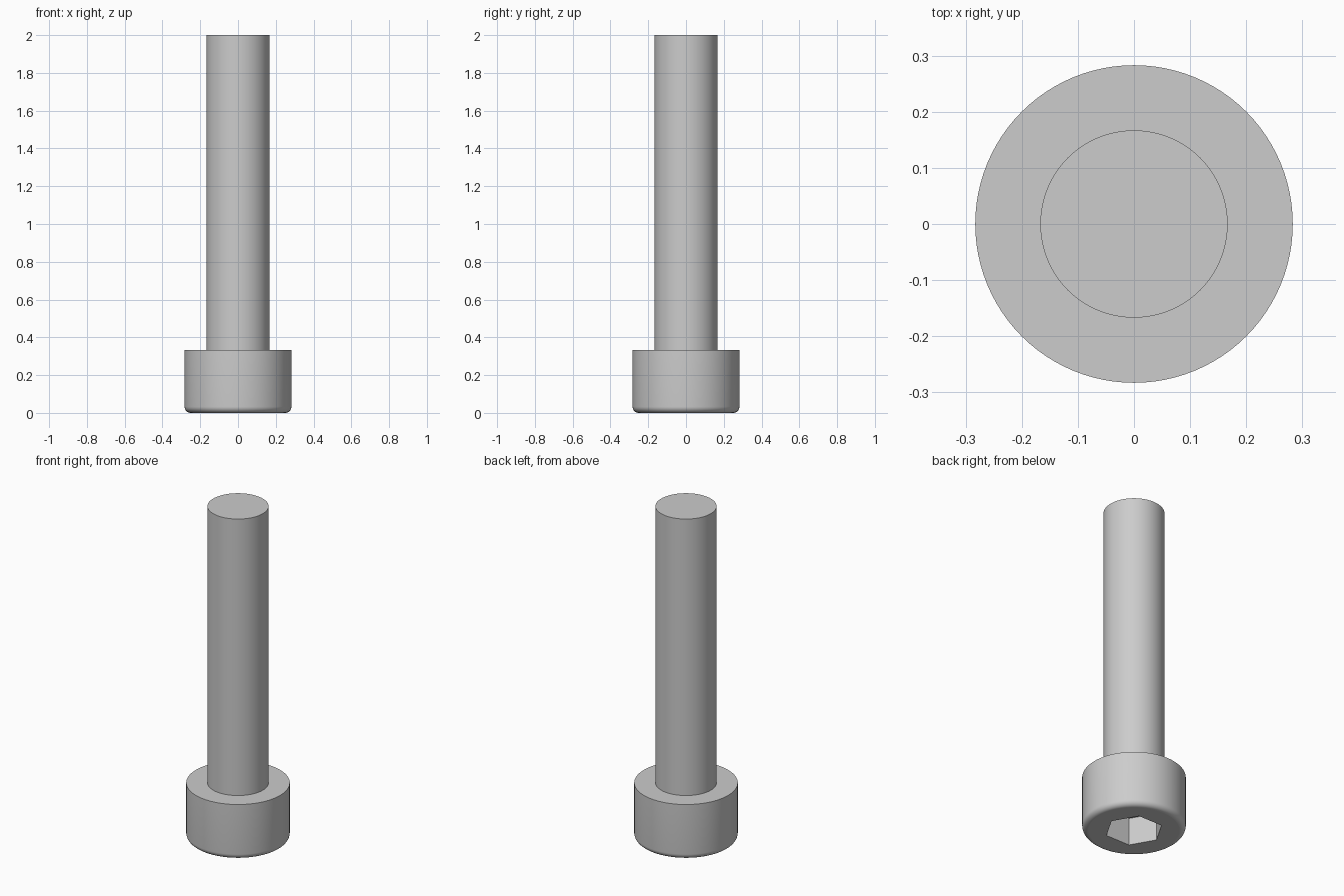
import bpy
import bmesh
import math

SEGMENTS = 96
HEAD_R, SHANK_R = 0.283, 0.167
HEAD_H, TOTAL_H = 0.333, 2.0
FILLET = 0.033
SOCKET_R, SOCKET_DEPTH = 0.16, 0.167

cube = bpy.data.objects.get("Cube")
if cube:
    bpy.data.objects.remove(cube, do_unlink=True)

# Plain grey metal
steel = bpy.data.materials.new("grey steel")
steel.use_nodes = True
colour = (0.604, 0.604, 0.604, 1)
steel.diffuse_color = colour
steel.node_tree.nodes["Principled BSDF"].inputs["Base Color"].default_value = colour


def make_object(name, bm):
    bmesh.ops.recalc_face_normals(bm, faces=bm.faces)
    mesh = bpy.data.meshes.new(name)
    bm.to_mesh(mesh)
    bm.free()
    mesh.materials.append(steel)
    obj = bpy.data.objects.new(name, mesh)
    bpy.context.collection.objects.link(obj)
    return obj


def extruded_profile(name, rings, sides):
    """Closed round solid from (radius, height) rings, capped at both ends."""
    bm = bmesh.new()
    loops = []
    for r, z in rings:
        angles = [2 * math.pi * i / sides for i in range(sides)]
        loops.append([bm.verts.new((r * math.cos(a), r * math.sin(a), z)) for a in angles])
    for low, high in zip(loops, loops[1:]):
        for i in range(sides):
            j = (i + 1) % sides
            bm.faces.new((low[i], low[j], high[j], high[i]))
    bm.faces.new(loops[0][::-1])
    bm.faces.new(loops[-1])
    return make_object(name, bm)


# Head with rounded lower rim, stepping in to the shank
rings = []
for i in range(9):
    a = math.pi / 2 * i / 8
    rings.append((HEAD_R - FILLET + FILLET * math.sin(a), FILLET * (1 - math.cos(a))))
rings += [(HEAD_R, HEAD_H), (SHANK_R, HEAD_H), (SHANK_R, TOTAL_H)]
screw = extruded_profile("socket_head_screw", rings, SEGMENTS)

# Hexagonal drive socket cut into the underside of the head
cutter = extruded_profile("socket_cutter", [(SOCKET_R, -0.1), (SOCKET_R, SOCKET_DEPTH)], 6)
cutter.hide_render = True
cut = screw.modifiers.new("hex socket", 'BOOLEAN')
cut.operation = 'DIFFERENCE'
cut.solver = 'EXACT'
cut.object = cutter

bpy.ops.object.select_all(action='DESELECT')
bpy.context.view_layer.objects.active = screw
screw.select_set(True)
bpy.ops.object.modifier_apply(modifier=cut.name)
bpy.data.objects.remove(cutter, do_unlink=True)

# Smooth round walls, crisp flat ends
bpy.ops.object.shade_smooth_by_angle(angle=math.radians(30))
for face in screw.data.polygons:
    if abs(face.normal.z) > 0.999:
        face.use_smooth = False
